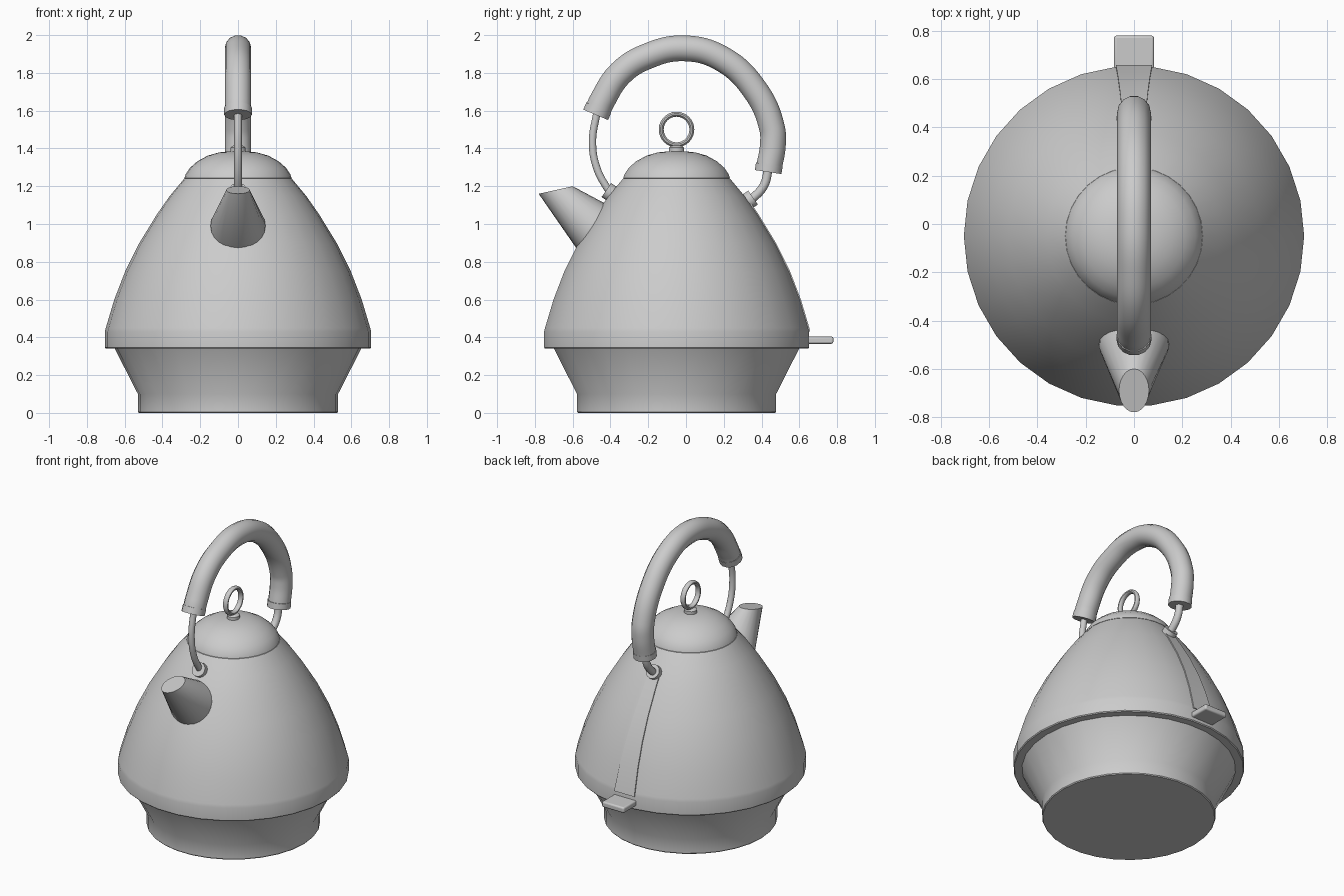
import bpy, bmesh, math
from mathutils import Vector

if "Cube" in bpy.data.objects:
    bpy.data.objects.remove(bpy.data.objects["Cube"])

CY = -0.05  # centre of the body in y


def add(name, me, smooth=True):
    ob = bpy.data.objects.new(name, me)
    bpy.context.collection.objects.link(ob)
    if smooth:
        bpy.ops.object.select_all(action='DESELECT')
        ob.select_set(True)
        bpy.context.view_layer.objects.active = ob
        bpy.ops.object.shade_smooth_by_angle(angle=math.radians(35))
    return ob


def loft(name, rings, closed=False):
    """Skin a list of vertex rings, capping both ends unless closed."""
    bm = bmesh.new()
    rs = [[bm.verts.new(p) for p in r] for r in rings]
    n = len(rs[0])
    pairs = list(zip(rs, rs[1:])) + ([(rs[-1], rs[0])] if closed else [])
    for a, b in pairs:
        for i in range(n):
            j = (i + 1) % n
            bm.faces.new((a[i], a[j], b[j], b[i]))
    if not closed:
        bm.faces.new(rs[0])
        bm.faces.new(rs[-1])
    bmesh.ops.recalc_face_normals(bm, faces=bm.faces)
    me = bpy.data.meshes.new(name)
    bm.to_mesh(me)
    bm.free()
    return add(name, me)


def lathe(name, profile, n=30):
    ang = [2 * math.pi * i / n for i in range(n)]
    return loft(name, [[(r * math.cos(a), CY + r * math.sin(a), z) for a in ang]
                       for r, z in profile])


def ellipse(c, v, w, n=24):
    """Ring at (y, z) centre c: half axis v in the yz plane, half width w in x."""
    return [(w * math.cos(a), c[0] + v[0] * math.sin(a), c[1] + v[1] * math.sin(a))
            for a in (2 * math.pi * i / n for i in range(n))]


def tube(name, pts, radius, res=10):
    """Round tube along a smooth path of (y, z) points in the x = 0 plane."""
    cu = bpy.data.curves.new(name, 'CURVE')
    cu.dimensions = '3D'
    cu.bevel_depth, cu.bevel_resolution = radius, 5
    cu.use_fill_caps, cu.resolution_u = True, res
    sp = cu.splines.new('BEZIER')
    sp.bezier_points.add(len(pts) - 1)
    for bp, (y, z) in zip(sp.bezier_points, pts):
        bp.co = (0, y, z)
        bp.handle_left_type = bp.handle_right_type = 'AUTO'
    tmp = bpy.data.objects.new("tmp", cu)
    bpy.context.collection.objects.link(tmp)
    me = bpy.data.meshes.new_from_object(tmp.evaluated_get(bpy.context.evaluated_depsgraph_get()))
    bpy.data.objects.remove(tmp)
    return add(name, me)


# base and body
shell = [(.70, .45), (.655, .6), (.597, .75), (.522, .9), (.43, 1.05), (.36, 1.15), (.285, 1.24)]
lathe("base", [(.525, 0), (.53, .006), (.53, .1), (.655, .345)])
lathe("body", [(.6, .34), (.70, .34), (.705, .346), (.705, .43)] + shell)

# lid with stub and ring
lathe("lid", [(.27, 1.236), (.284, 1.243), (.278, 1.262), (.255, 1.297), (.215, 1.332),
              (.16, 1.362), (.1, 1.379), (.04, 1.385)])
lathe("lid_stub", [(.04, 1.37), (.04, 1.405), (.025, 1.415)], 16)
ring = []
for i in range(32):
    a = 2 * math.pi * i / 32
    d = Vector((0, math.cos(a), math.sin(a)))
    ring.append([Vector((0, CY, 1.5)) + d * (.081 + .013 * math.cos(b)) + Vector((.018 * math.sin(b), 0, 0))
                 for b in (2 * math.pi * k / 10 for k in range(10))])
loft("lid_ring", ring, closed=True)

# spout: round cone with a slanted mouth
loft("spout", [ellipse((-.42, .95), (.07, .122), .145),
               ellipse((-.51, .993), (.07, .122), .145),
               ellipse((-.69, 1.18), (.09, .02), .062)])

# handle grip, collars, wires and mounting discs
tube("handle_grip", [(-.468, 1.6), (-.445, 1.65), (-.345, 1.80), (-.2, 1.89), (-.01, 1.93), (.19, 1.875),
                     (.365, 1.71), (.455, 1.51), (.46, 1.42), (.44, 1.3)], .07)
tube("front_collar", [(-.462, 1.616), (-.478, 1.578)], .073, 1)
tube("back_collar", [(.441, 1.315), (.435, 1.275)], .073, 1)
tube("front_wire", [(-.47, 1.6), (-.495, 1.43), (-.47, 1.29), (-.40, 1.16)], .02)
tube("back_wire", [(.438, 1.3), (.41, 1.2), (.33, 1.115)], .024)
tube("front_disc", [(-.37, 1.145), (-.422, 1.18)], .046, 1)
tube("back_disc", [(.305, 1.105), (.355, 1.14)], .046, 1)

# raised tapered strip down the back
rows = [(.705, .43)] + shell[:5] + [(.39, 1.11)]
strip = []
for r, z in rows:
    w = .075 - .036 * (z - .43) / .68
    y = CY + r * math.cos(math.pi / 30)
    strip.append([(-w, y - .03, z), (-w, y + .007, z), (w, y + .007, z), (w, y - .03, z)])
loft("back_strip", strip)

# switch lever
bpy.ops.mesh.primitive_cube_add(size=1, location=(0, .69, .385))
lever = bpy.context.object
lever.name = "switch_lever"
lever.scale = (.166, .18, .038)
bpy.ops.object.transform_apply(location=False, rotation=False, scale=True)
bev = lever.modifiers.new("bevel", 'BEVEL')
bev.width, bev.segments = .01, 3
bpy.ops.object.shade_smooth_by_angle(angle=math.radians(35))
